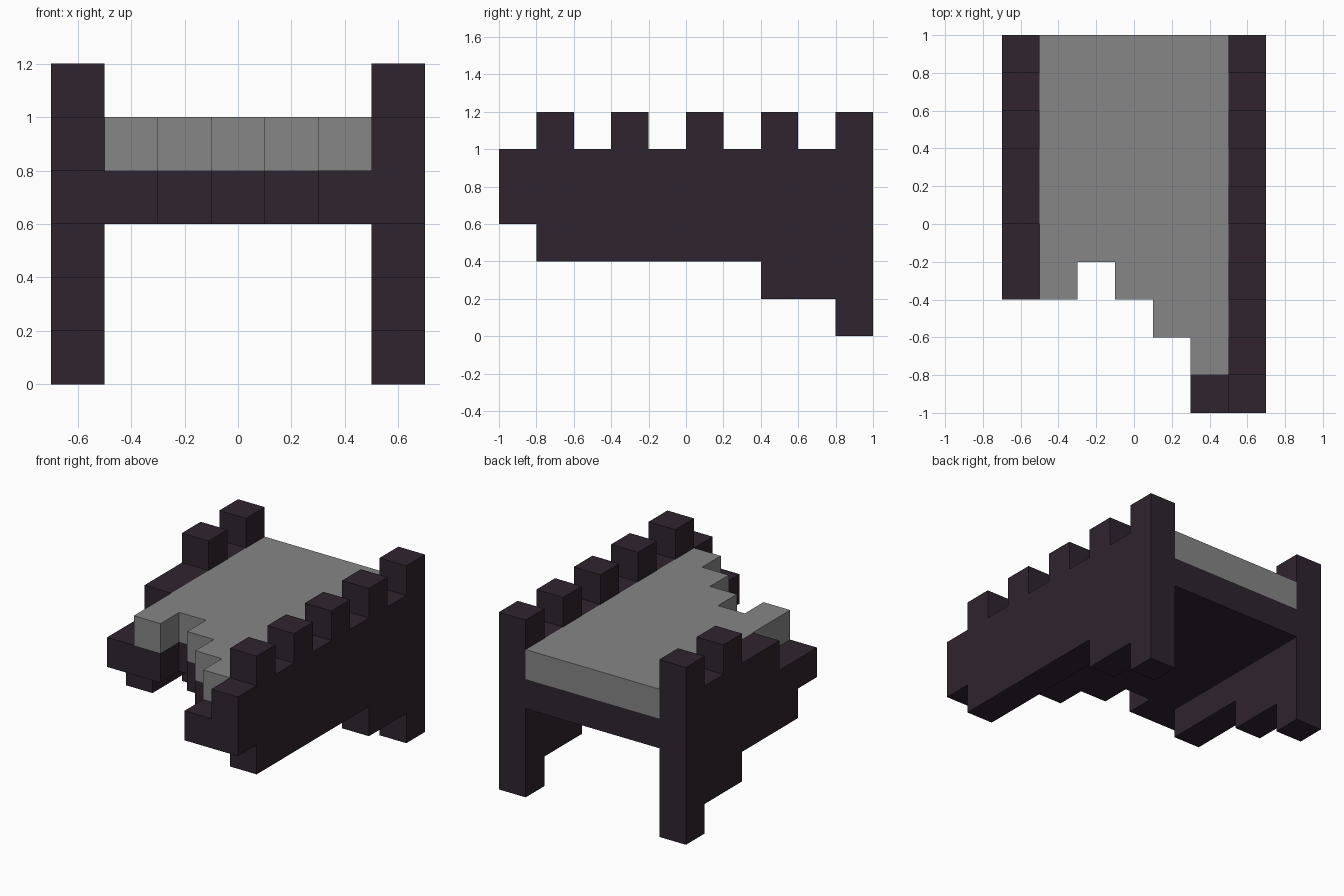
import bpy
import bmesh
from mathutils import Vector

U = 0.2  # one block

if "Cube" in bpy.data.objects:
    bpy.data.objects.remove(bpy.data.objects["Cube"], do_unlink=True)


def make_material(name, rgb):
    mat = bpy.data.materials.new(name)
    mat.use_nodes = True
    color = (*rgb, 1.0)
    mat.diffuse_color = color
    mat.node_tree.nodes["Principled BSDF"].inputs["Base Color"].default_value = color
    return mat


dark_stone = make_material("dark stone", (0.029, 0.017, 0.028))
grey_paving = make_material("grey paving", (0.24, 0.24, 0.24))


def stepped_outline(runs, start):
    """Closed outline of side by side columns; each run is (width, low, high)."""
    lower, upper, a = [], [], start
    for width, low, high in runs:
        for edge, b in ((lower, low), (upper, high)):
            if edge and edge[-1][1] == b:
                edge.pop()  # merge level neighbours
                edge.append((a + width, b))
            else:
                edge += [(a, b), (a + width, b)]
        a += width
    return lower + upper[::-1]


def extruded(name, outline, place, depth, material):
    """Extrude an outline, given in blocks, along depth."""
    bm = bmesh.new()
    face = bm.faces.new([bm.verts.new(Vector(place(a, b)) * U) for a, b in outline])
    result = bmesh.ops.extrude_face_region(bm, geom=[face])
    verts = [g for g in result["geom"] if isinstance(g, bmesh.types.BMVert)]
    bmesh.ops.translate(bm, verts=verts, vec=Vector(depth) * U)
    bmesh.ops.recalc_face_normals(bm, faces=bm.faces)
    mesh = bpy.data.meshes.new(name)
    bm.to_mesh(mesh)
    bm.free()
    mesh.materials.append(material)
    obj = bpy.data.objects.new(name, mesh)
    bpy.context.collection.objects.link(obj)
    return obj


def side_wall(name, runs, start, x):
    extruded(name, stepped_outline(runs, start),
             lambda y, z: (x, y, z), (1, 0, 0), dark_stone)


def deck_layer(name, fronts, z, material):
    runs = [(1, front, 5) for front in fronts]
    extruded(name, stepped_outline(runs, -2.5),
             lambda x, y: (x, y, z), (0, 0, 1), material)


# Long left wall: battlements on top, stepped pier at the back
left_runs = [(1, 3, 5)]
for i in range(1, 10):
    foot = 2 if i < 7 else 1 if i < 9 else 0
    left_runs.append((1, foot, 6 if i % 2 else 5))
side_wall("left_wall", left_runs, -5, 2.5)

# Broken right wall: shorter, with a crumbled front end
right_runs = [(1, 3, 4), (1, 2, 4), (2, 2, 5),
              (1, 1, 6), (1, 1, 5), (1, 0, 6)]
side_wall("right_wall", right_runs, -2, -3.5)

# Deck with a ragged front edge: paving over a stone base
deck_layer("deck_paving", [-2, -1, -2, -3, -4], 4, grey_paving)
deck_layer("deck_base", [-2, -1, -2, -3, -5], 3, dark_stone)
